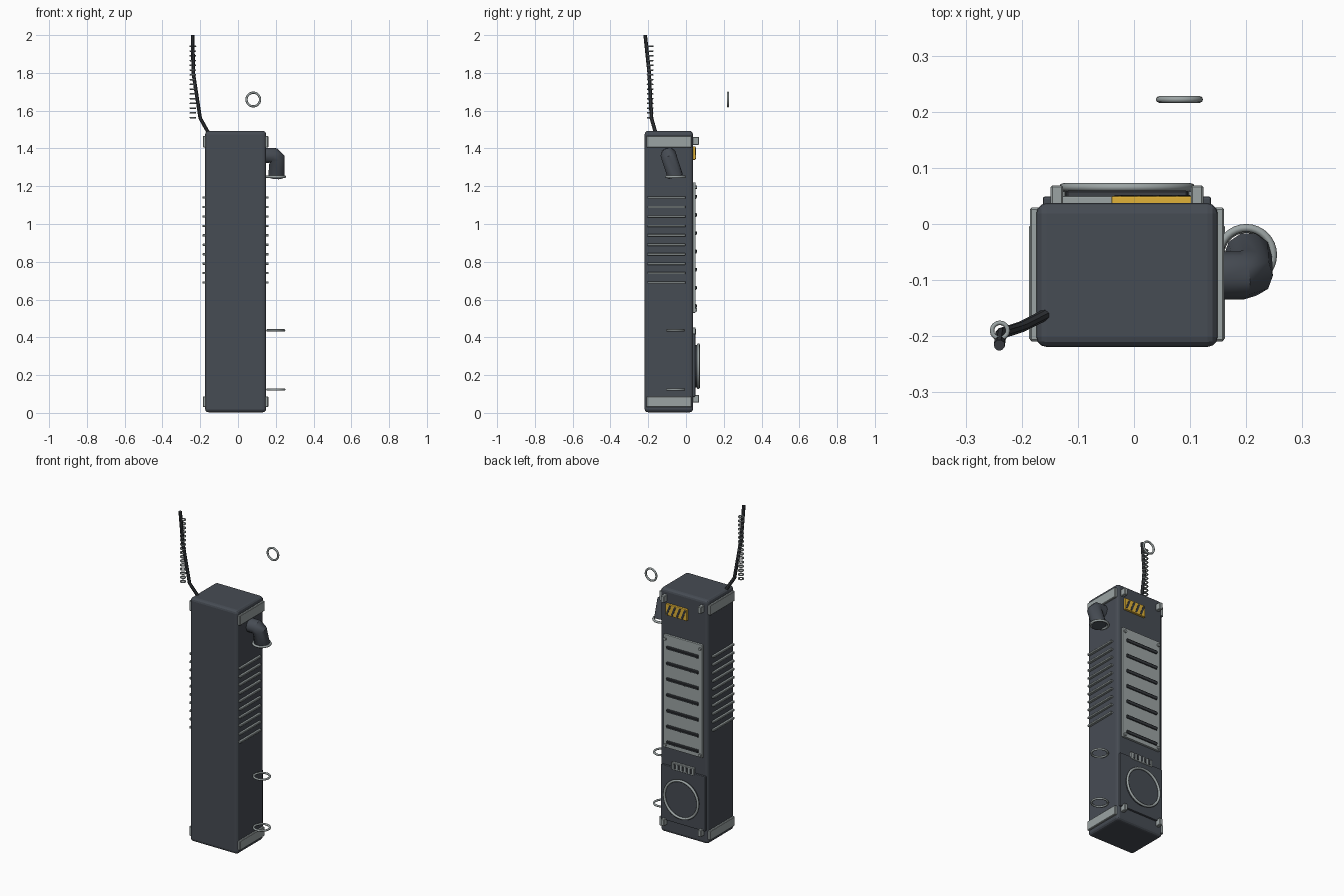
import bpy, math
from mathutils import Vector

if "Cube" in bpy.data.objects:
    bpy.data.objects.remove(bpy.data.objects["Cube"])

CX = -0.0125  # centre line of the case


def material(name, rgb):
    m = bpy.data.materials.new(name)
    m.diffuse_color = (*rgb, 1)
    m.use_nodes = True
    m.node_tree.nodes["Principled BSDF"].inputs["Base Color"].default_value = m.diffuse_color
    return m


DARK = material("dark_metal", (0.062, 0.072, 0.088))
BLACK = material("dark_detail", (0.04, 0.045, 0.052))
LIGHT = material("light_metal", (0.33, 0.37, 0.37))
YELLOW = material("yellow_paint", (0.75, 0.45, 0.04))


def finish(o, name, mat):
    o.name = name
    o.data.materials.append(mat)
    return o


def box(name, x, y, z, mat, bevel=0.0, seg=2, rot=(0, 0, 0)):
    """Box from (min, max) ranges on each axis."""
    c = [(a + b) / 2 for a, b in (x, y, z)]
    bpy.ops.mesh.primitive_cube_add(size=1, location=c)
    o = bpy.context.object
    o.scale = [b - a for a, b in (x, y, z)]
    bpy.ops.object.transform_apply(location=False, rotation=False, scale=True)
    o.rotation_euler = rot
    if bevel:
        m = o.modifiers.new("bevel", 'BEVEL')
        m.width, m.segments = bevel, seg
    return finish(o, name, mat)


def ring(name, loc, outer, minor, rot=(0, 0, 0), seg=32):
    bpy.ops.mesh.primitive_torus_add(location=loc, rotation=rot, major_radius=outer - minor,
                                     minor_radius=minor, major_segments=seg, minor_segments=8)
    bpy.ops.object.shade_smooth()
    return finish(bpy.context.object, name, LIGHT)


def disc(name, loc, r, depth, mat, verts):
    """Cylinder facing along y."""
    bpy.ops.mesh.primitive_cylinder_add(vertices=verts, radius=r, depth=depth, location=loc,
                                        rotation=(math.pi / 2, 0, 0))
    bpy.ops.object.shade_smooth_by_angle()
    return finish(bpy.context.object, name, mat)


def tube(name, pts, r, mat, res):
    cu = bpy.data.curves.new(name, 'CURVE')
    cu.dimensions = '3D'
    cu.bevel_depth, cu.bevel_resolution, cu.use_fill_caps = r, res, True
    s = cu.splines.new('POLY')
    s.points.add(len(pts) - 1)
    for p, q in zip(s.points, pts):
        p.co = (*q, 1)
    o = bpy.data.objects.new(name, cu)
    bpy.context.collection.objects.link(o)
    bpy.ops.object.select_all(action='DESELECT')
    bpy.context.view_layer.objects.active = o
    o.select_set(True)
    bpy.ops.object.convert(target='MESH')
    o = bpy.context.object
    bpy.ops.object.shade_smooth_by_angle(angle=math.radians(40))
    return finish(o, name, mat)


# Case
box("case", (-0.174, 0.149), (-0.219, 0.037), (0.003, 1.493), DARK, 0.018, 3)

# Side bands and side louvres, mirrored about the case centre
for side, s in (("left", -1), ("right", 1)):
    def span(a, b):
        return tuple(sorted((CX + s * a, CX + s * b)))
    for level, z in (("lower", (0.03, 0.087)), ("upper", (1.405, 1.467))):
        box(f"{side}_{level}_band", span(0.155, 0.173), (-0.209, 0.029), z, LIGHT, 0.003, 1)
    for i in range(10):
        z = 0.69 + i * 0.05
        box(f"{side}_louvre_{i}", span(0.155, 0.175), (-0.205, -0.003),
            (z - 0.006, z + 0.006), LIGHT, 0.002, 1)

# Rear vent panel with slats and corner screws
box("vent_panel", (CX - 0.132, CX + 0.132), (0.03, 0.050), (0.53, 1.22), LIGHT, 0.003)
for i in range(7):
    z = 0.565 + i * 0.0965
    box(f"vent_slat_{i}", (CX - 0.108, CX + 0.108), (0.044, 0.058),
        (z - 0.010, z + 0.010), BLACK, 0.003, 1, rot=(math.radians(-15), 0, 0))
for sx in (-1, 1):
    for z in (1.195, 0.545):
        disc("panel_screw", (CX + sx * 0.118, 0.053, z), 0.009, 0.010, LIGHT, 12)

# Rear access door with round cover and rim
box("access_door", (CX - 0.15, CX + 0.15), (0.03, 0.049), (0.085, 0.42), DARK, 0.004)
disc("round_cover", (CX, 0.052, 0.247), 0.112, 0.014, DARK, 48)
ring("cover_rim", (CX, 0.0655, 0.247), 0.121, 0.0075, (math.pi / 2, 0, 0), 48)

# Small indicator strip above the door
box("indicator_strip", (CX - 0.075, CX + 0.075), (0.03, 0.051), (0.408, 0.452), LIGHT, 0.002, 1)
for i in range(5):
    x = CX + (i - 2) * 0.027
    box(f"indicator_bar_{i}", (x - 0.006, x + 0.006), (0.045, 0.054), (0.416, 0.444), BLACK)

# Corner bolts
for sx in (-1, 1):
    for z in (1.44, 0.075):
        box("corner_bolt", (CX + sx * 0.125 - 0.011, CX + sx * 0.125 + 0.011), (0.03, 0.069),
            (z - 0.021, z + 0.021), LIGHT, 0.003, 1)

# Hazard plate with slanted stripes
box("hazard_plate", (-0.04, 0.104), (0.03, 0.050), (1.34, 1.41), YELLOW, 0.003)
for i in range(4):
    x = -0.018 + i * 0.034
    box(f"hazard_stripe_{i}", (x - 0.006, x + 0.006), (0.045, 0.052), (1.345, 1.405), BLACK,
        rot=(0, math.radians(-22), 0))

# Hose elbow with end collar, and two hose loops below
tube("hose_elbow", [(0.13, -0.092, 1.363), (0.19, -0.092, 1.363), (0.207, -0.087, 1.345),
                    (0.203, -0.056, 1.25)], 0.043, DARK, 3)
ring("hose_collar", (0.2, -0.055, 1.25), 0.055, 0.007)
for z in (0.437, 0.124):
    ring("hose_loop", (0.2, -0.055, z), 0.051, 0.006)
ring("hanging_ring", (0.081, 0.222, 1.659), 0.042, 0.006, (math.pi / 2, 0, 0))

# Antenna with a stack of coil rings
tube("antenna", [(-0.155, -0.16, 1.48), (-0.2, -0.183, 1.56), (-0.237, -0.195, 1.80),
                 (-0.240, -0.216, 2.0)], 0.010, BLACK, 2)
for i in range(16):
    ring(f"antenna_coil_{i}", (-0.239, -0.19, 1.563 + i * 0.0252), 0.018, 0.004, seg=16)
